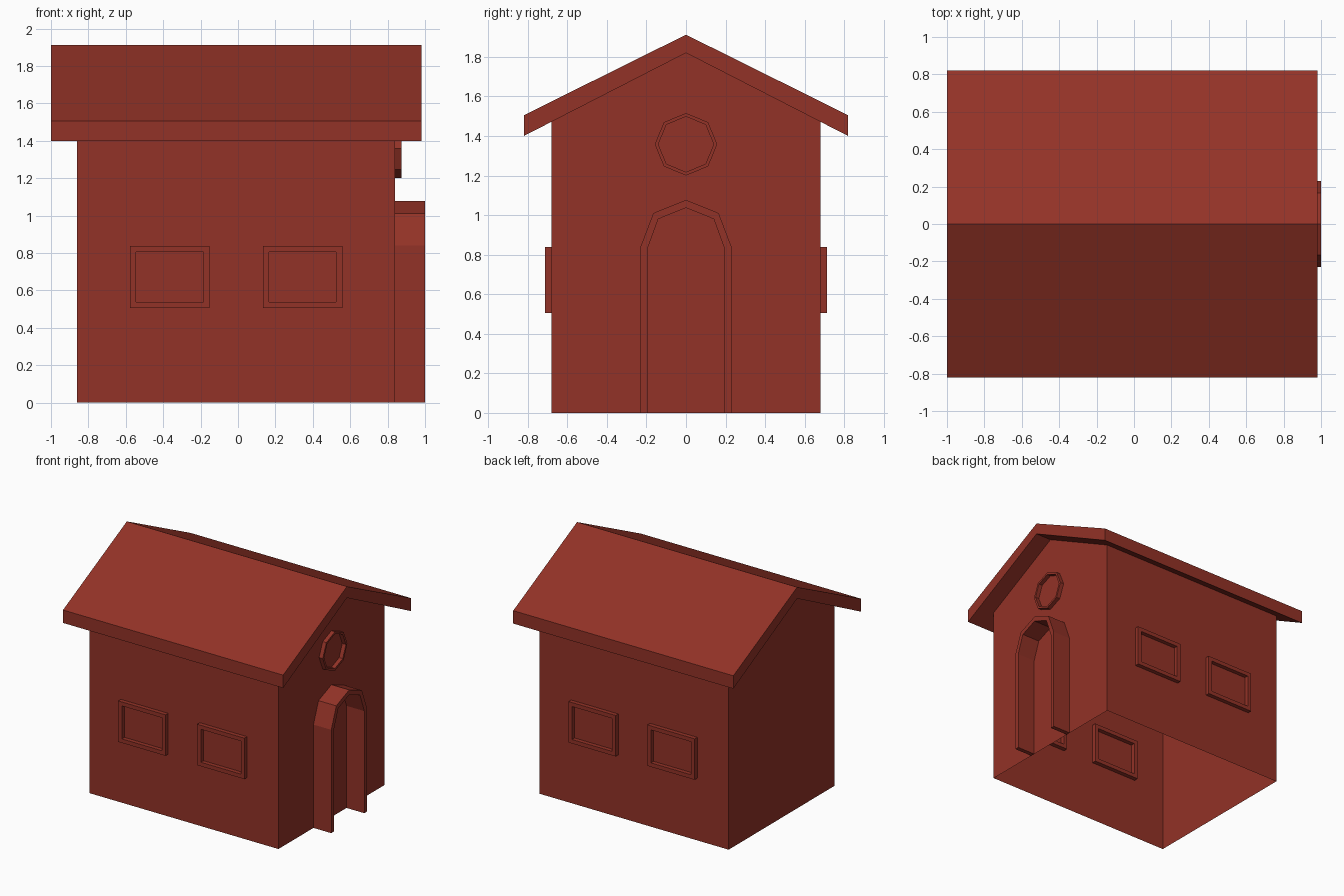
import bpy, bmesh, math

if "Cube" in bpy.data.objects:
    bpy.data.objects.remove(bpy.data.objects["Cube"])

brick = bpy.data.materials.new("brick_red")
brick.diffuse_color = (0.29, 0.032, 0.02, 1)
brick.use_nodes = True
brick.node_tree.nodes["Principled BSDF"].inputs["Base Color"].default_value = brick.diffuse_color


def make(name, build):
    bm = bmesh.new()
    build(bm)
    bmesh.ops.recalc_face_normals(bm, faces=bm.faces)
    mesh = bpy.data.meshes.new(name)
    bm.to_mesh(mesh)
    bm.free()
    obj = bpy.data.objects.new(name, mesh)
    mesh.materials.append(brick)
    bpy.context.collection.objects.link(obj)
    return obj


def prism(name, profile, x0, x1, open_edge=None):
    """Extrude a (y, z) outline along x; one side may be left open."""
    def build(bm):
        a = [bm.verts.new((x0, y, z)) for y, z in profile]
        b = [bm.verts.new((x1, y, z)) for y, z in profile]
        bm.faces.new(a)
        bm.faces.new(b)
        n = len(a)
        for i in range(n):
            if i != open_edge:
                j = (i + 1) % n
                bm.faces.new((a[i], a[j], b[j], b[i]))
    return make(name, build)


def frame(name, outer, inner, place, d0, d1, closed=True):
    """Ring between two outlines, from depth d0 to d1; place maps (u, v, d) to 3D."""
    def build(bm):
        n = len(outer)
        rings = [[bm.verts.new(place(u, v, d)) for u, v in loop]
                 for loop, d in ((outer, d0), (outer, d1), (inner, d1), (inner, d0))]
        for k in range(4):
            r, s = rings[k], rings[(k + 1) % 4]
            for i in range(n if closed else n - 1):
                j = (i + 1) % n
                bm.faces.new((r[i], r[j], s[j], s[i]))
        if not closed:
            for i in (0, n - 1):
                bm.faces.new([r[i] for r in rings])
    return make(name, build)


def rect(cx, cz, w, h):
    return [(cx + sx * w / 2, cz + sz * h / 2)
            for sx, sz in ((-1, -1), (1, -1), (1, 1), (-1, 1))]


def octagon(r):
    return [(r * math.sin(k * math.pi / 4), 1.358 + r * math.cos(k * math.pi / 4))
            for k in range(8)]


def arch(half, spring, shoulder_y, shoulder_z, top):
    side = [(-half, 0), (-half, spring), (-shoulder_y, shoulder_z)]
    return side + [(0, top)] + [(-y, z) for y, z in reversed(side)]


def on_end(u, v, d):
    return (d, u, v)


# Thin walls, open underneath, with gabled ends
prism("walls", [(-0.68, 0), (0.68, 0), (0.68, 1.472), (0, 1.82), (-0.68, 1.472)],
      -0.86, 0.84, open_edge=0)

# Overhanging gable roof
prism("roof", [(-0.82, 1.40), (0, 1.82), (0.82, 1.40),
               (0.82, 1.505), (0, 1.912), (-0.82, 1.505)], -1.0, 0.98)

# Window frames, two on each long wall
for side, label in ((-1, "front"), (1, "back")):
    for i, cx in enumerate((-0.365, 0.345)):
        frame(f"{label}_window_frame_{i + 1}",
              rect(cx, 0.672, 0.425, 0.333), rect(cx, 0.672, 0.36, 0.268),
              lambda u, v, d: (u, side * d, v), 0.645, 0.714)

# Octagonal gable window frame
frame("gable_window_frame", octagon(0.158), octagon(0.14), on_end, 0.805, 0.873)

# Projecting arched door surround
frame("door_surround", arch(0.23, 0.84, 0.165, 1.01, 1.077),
      arch(0.195, 0.83, 0.14, 0.98, 1.037), on_end, 0.84, 1.0, closed=False)
